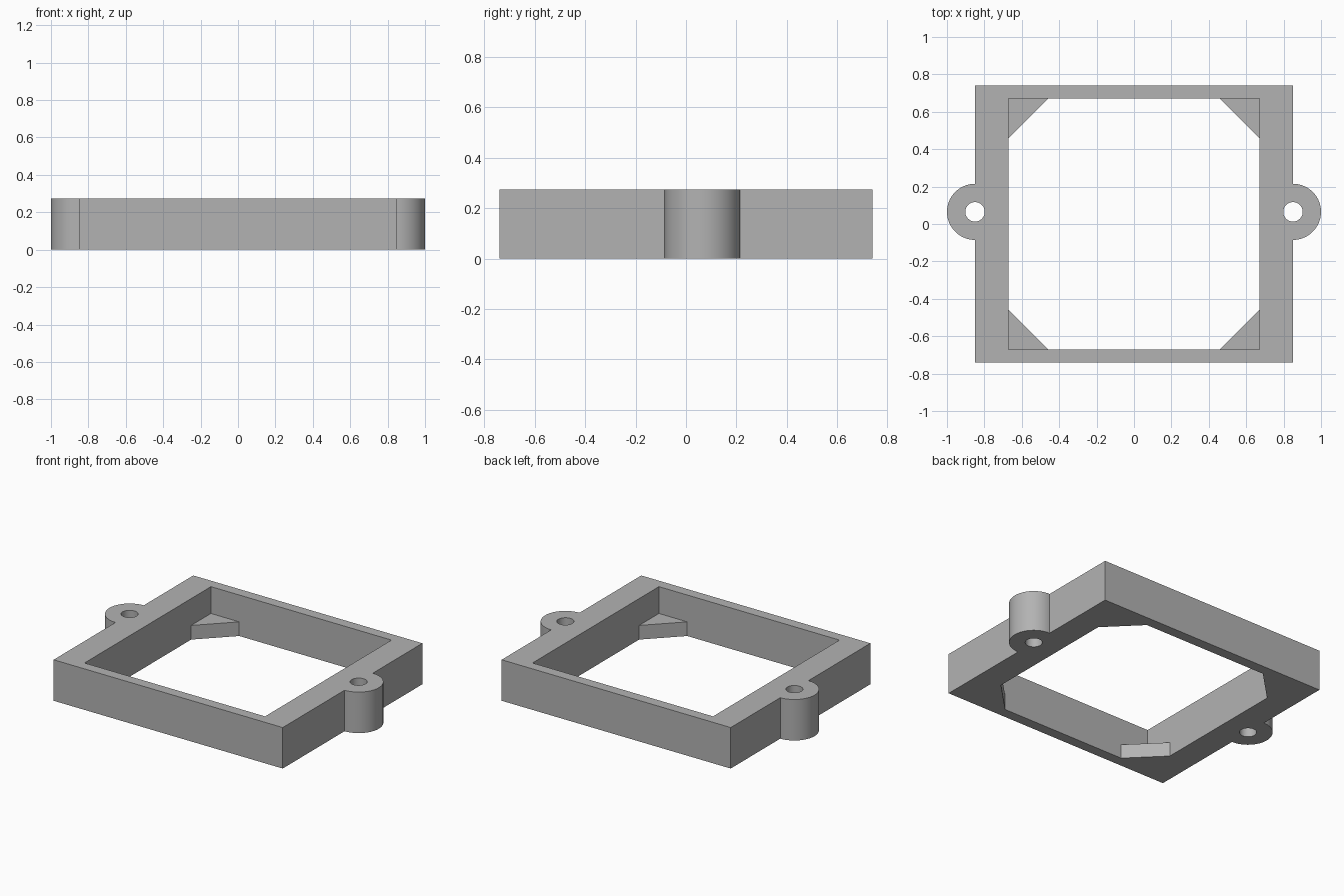
import bpy
import bmesh
from math import cos, sin, pi, radians

if "Cube" in bpy.data.objects:
    bpy.data.objects.remove(bpy.data.objects["Cube"], do_unlink=True)

HEIGHT = 0.275
HALF_X, HALF_Y = 0.85, 0.74      # outer frame
INNER = 0.67                     # half width of the square opening
CORNER, LEDGE = 0.21, 0.095      # corner gusset leg and thickness
LUG_Y, LUG_R, HOLE_R = 0.065, 0.15, 0.052

grey = bpy.data.materials.new("plain grey")
grey.use_nodes = True
colour = (0.45, 0.45, 0.45, 1)
grey.diffuse_color = colour
grey.node_tree.nodes["Principled BSDF"].inputs["Base Color"].default_value = colour


def arc(cx, cy, r, start, end, steps):
    angles = [start + (end - start) * i / steps for i in range(steps + 1)]
    return [(cx + r * cos(a), cy + r * sin(a)) for a in angles]


def prism(name, outline, z0, z1):
    """Extrude a counter-clockwise outline from z0 to z1."""
    bm = bmesh.new()
    base = bm.faces.new([bm.verts.new((x, y, z0)) for x, y in outline])
    top = bmesh.ops.extrude_face_region(bm, geom=[base], use_keep_orig=True)["geom"]
    verts = [v for v in top if isinstance(v, bmesh.types.BMVert)]
    bmesh.ops.translate(bm, verts=verts, vec=(0, 0, z1 - z0))
    bmesh.ops.recalc_face_normals(bm, faces=bm.faces)
    mesh = bpy.data.meshes.new(name)
    bm.to_mesh(mesh)
    bm.free()
    mesh.materials.append(grey)
    obj = bpy.data.objects.new(name, mesh)
    bpy.context.collection.objects.link(obj)
    return obj


def cut(target, cutter):
    """Subtract the cutter, then discard it."""
    mod = target.modifiers.new(cutter.name, "BOOLEAN")
    mod.operation, mod.solver, mod.object = "DIFFERENCE", "EXACT", cutter
    bpy.context.view_layer.objects.active = target
    bpy.ops.object.modifier_apply(modifier=mod.name)
    bpy.data.objects.remove(cutter, do_unlink=True)


# Frame outline with a half-round mounting lug on each side
outline = [(-HALF_X, -HALF_Y), (HALF_X, -HALF_Y)]
outline += arc(HALF_X, LUG_Y, LUG_R, -pi / 2, pi / 2, 32)
outline += [(HALF_X, HALF_Y), (-HALF_X, HALF_Y)]
outline += arc(-HALF_X, LUG_Y, LUG_R, pi / 2, 3 * pi / 2, 32)
# The lug ends meet the frame side, so each arc joins it with a straight run
frame = prism("mounting_frame", outline, 0, HEIGHT)

# Square pocket above the corner gussets
square = [(-INNER, -INNER), (INNER, -INNER), (INNER, INNER), (-INNER, INNER)]
cut(frame, prism("pocket_cutter", square, LEDGE, HEIGHT + 0.1))

# Chamfered opening below, leaving a triangular gusset in every corner
c = INNER - CORNER
octagon = [(-c, -INNER), (c, -INNER), (INNER, -c), (INNER, c),
           (c, INNER), (-c, INNER), (-INNER, c), (-INNER, -c)]
cut(frame, prism("opening_cutter", octagon, -0.1, HEIGHT + 0.1))

# Screw holes through the lugs
for side in (-1, 1):
    hole = arc(side * HALF_X, LUG_Y, HOLE_R, 0, 2 * pi, 40)[:-1]
    cut(frame, prism("hole_cutter", hole, -0.1, HEIGHT + 0.1))

# Round lugs and holes smooth, edges crisp
bpy.ops.object.select_all(action="DESELECT")
frame.select_set(True)
bpy.context.view_layer.objects.active = frame
bpy.ops.object.shade_smooth_by_angle(angle=radians(30))
